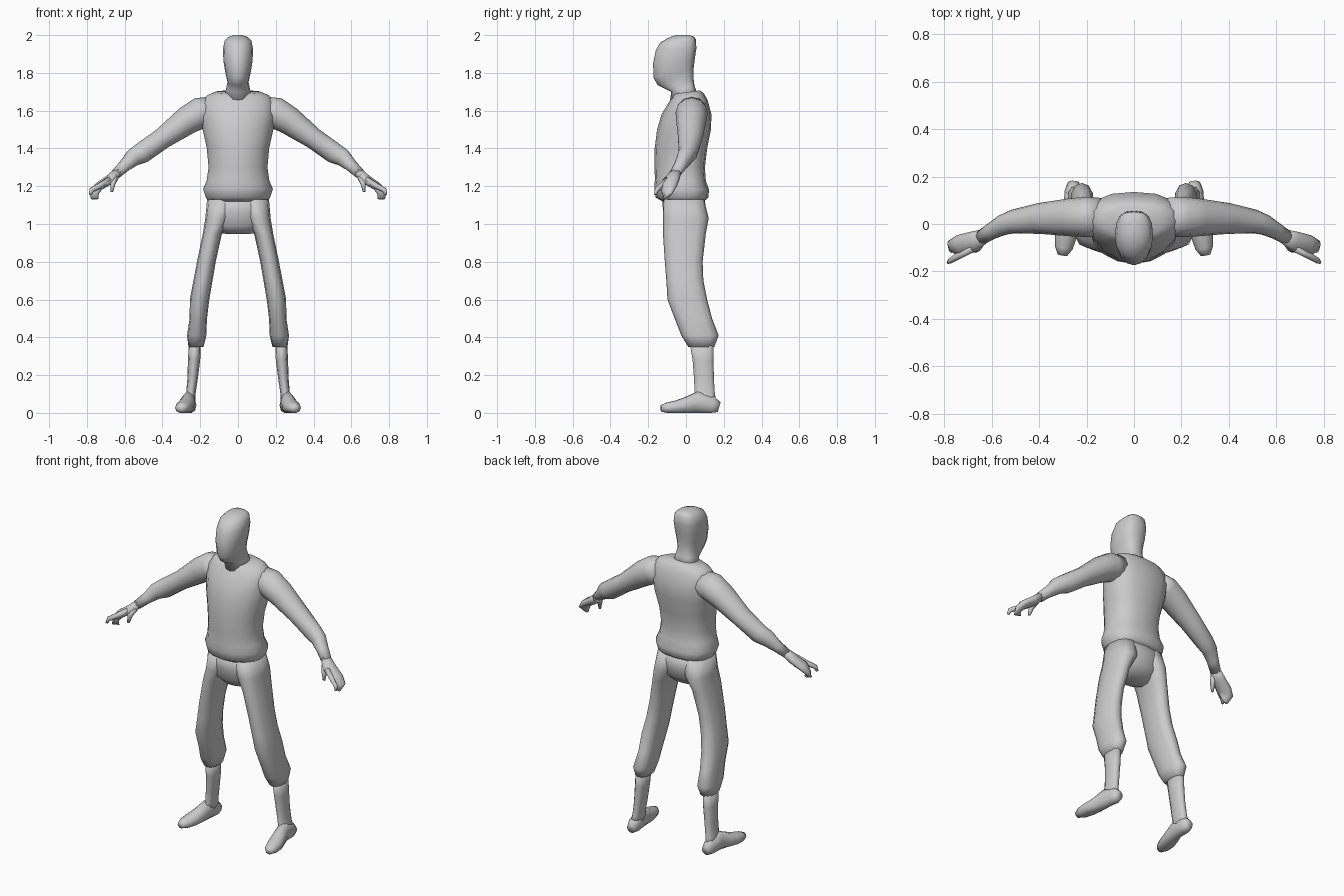
import bpy, bmesh, math
from mathutils import Vector


def skin(name, rings, mirror=False):
    """Bridge closed rings of points into a capped smooth mesh."""
    bm = bmesh.new()
    vs = [[bm.verts.new(p) for p in r] for r in rings]
    n = len(rings[0])
    for a, b in zip(vs, vs[1:]):
        for i in range(n):
            j = (i + 1) % n
            bm.faces.new((a[i], a[j], b[j], b[i]))
    for r in (vs[0], vs[-1]):
        c = bm.verts.new(sum((v.co for v in r), Vector()) / n)
        for i in range(n):
            bm.faces.new((r[i], r[(i + 1) % n], c))
    bmesh.ops.recalc_face_normals(bm, faces=bm.faces)
    for f in bm.faces:
        f.smooth = True
    me = bpy.data.meshes.new(name)
    bm.to_mesh(me)
    bm.free()
    ob = bpy.data.objects.new(name, me)
    bpy.context.collection.objects.link(ob)
    if mirror:
        ob.modifiers.new("Mirror", 'MIRROR').use_mirror_merge = False
    return ob


def stack(name, sections, n=16, front=2.0, back=2.4, mirror=False):
    """Sections: z at front, z at back, x min, x max, y front, y back."""
    rings = []
    for zf, zb, x0, x1, yf, yb in sections:
        ring = []
        for i in range(n):
            t = 2 * math.pi * i / n
            c, s = math.cos(t), math.sin(t)
            e = 2 / (front if s < 0 else back)
            c = math.copysign(abs(c) ** e, c)
            s = math.copysign(abs(s) ** e, s)
            k = (s + 1) / 2
            ring.append(Vector(((x0 + x1) / 2 + c * (x1 - x0) / 2,
                                yf + (yb - yf) * k, zf + (zb - zf) * k)))
        rings.append(ring)
    return skin(name, rings, mirror)


def tube(name, path, n=10, floor=False):
    """Path: x, y, z, horizontal radius, upward radius; mirrored in x."""
    pts = [Vector(p[:3]) for p in path]
    rings = []
    for i, p in enumerate(path):
        d = (pts[min(i + 1, len(pts) - 1)] - pts[max(i - 1, 0)]).normalized()
        u = d.cross(Vector((0, 0, 1))).normalized()
        v = u.cross(d)
        ring = [pts[i] + u * p[3] * math.cos(2 * math.pi * k / n)
                + v * p[4] * math.sin(2 * math.pi * k / n) for k in range(n)]
        if floor:
            for q in ring:
                q.z = max(q.z, 0.0)
        rings.append(ring)
    return skin(name, rings, True)


# Shirt with flared hem
shirt = [(1.12, 1.12, .158, -.125, .095), (1.14, 1.14, .17, -.16, .118),
         (1.19, 1.18, .185, -.168, .122), (1.23, 1.23, .166, -.165, .105),
         (1.30, 1.30, .156, -.166, .10), (1.40, 1.40, .165, -.166, .112),
         (1.50, 1.50, .187, -.153, .132), (1.58, 1.58, .197, -.13, .135),
         (1.63, 1.655, .192, -.10, .115), (1.67, 1.69, .165, -.075, .095),
         (1.69, 1.707, .12, -.06, .075)]
stack("shirt", [(a, b, -w, w, f, k) for a, b, w, f, k in shirt], back=2.6)

# Neck and head
head = [(1.65, 1.68, .075, -.085, .065), (1.70, 1.73, .063, -.078, .045),
        (1.735, 1.77, .056, -.15, .04), (1.775, 1.82, .066, -.172, .04),
        (1.85, 1.87, .077, -.174, .046), (1.92, 1.93, .08, -.16, .055),
        (1.96, 1.98, .071, -.137, .052), (1.985, 1.993, .052, -.095, .04),
        (2.0, 2.0, .022, -.055, .015)]
stack("head", [(a, b, -w, w, f, k) for a, b, w, f, k in head], back=2.8)

# Trouser seat
stack("trouser_seat", [(.947, .955, -.09, .09, -.07, .05),
                       (.99, 1.0, -.145, .145, -.11, .09),
                       (1.06, 1.06, -.162, .162, -.122, .105),
                       (1.14, 1.14, -.16, .16, -.125, .10)])

# Trouser legs, with ragged cuffs around the calves
legs = [(1.13, .01, .164, -.118, .095), (1.03, .04, .173, -.122, .12),
        (.95, .085, .186, -.122, .105), (.80, .118, .217, -.112, .088),
        (.70, .135, .236, -.104, .092), (.60, .152, .255, -.098, .112),
        (.50, .164, .256, -.06, .138), (.41, .168, .27, -.025, .173),
        (.35, .182, .262, .012, .15)]
stack("trouser_leg", [(z, z, a, b, f, k) for z, a, b, f, k in legs],
      n=12, front=2.3, mirror=True)

# Bare shins
shins = [(.38, .197, .26, .015, .15), (.28, .2, .265, .032, .148),
         (.18, .213, .268, .04, .15), (.10, .225, .275, .043, .155),
         (.05, .226, .288, .03, .165)]
stack("shin", [(z, z, a, b, f, k) for z, a, b, f, k in shins],
      n=10, mirror=True)

# Shoes
tube("foot", [(.255, .175, .03, .024, .028), (.256, .14, .04, .036, .05),
              (.262, .06, .055, .036, .06), (.275, 0, .038, .043, .046),
              (.287, -.05, .03, .046, .037), (.296, -.1, .026, .038, .03),
              (.302, -.132, .024, .02, .018)], floor=True)

# Arms
tube("arm", [(.14, .03, 1.60, .08, .075), (.20, .03, 1.588, .085, .083),
             (.27, .028, 1.548, .08, .075), (.40, .023, 1.453, .065, .056),
             (.51, .01, 1.375, .05, .056), (.555, -.005, 1.352, .043, .048),
             (.60, -.03, 1.308, .035, .033), (.645, -.058, 1.266, .031, .027)],
     n=12)

# Hands: palm with curled fingers, pointing finger, thumb
tube("palm_and_fingers", [(.63, -.05, 1.28, .03, .026),
                          (.68, -.075, 1.235, .044, .026),
                          (.735, -.092, 1.20, .046, .024),
                          (.762, -.1, 1.165, .036, .018),
                          (.758, -.11, 1.133, .022, .01)], n=8)
tube("index_finger", [(.68, -.10, 1.235, .018, .018),
                      (.735, -.132, 1.20, .015, .016),
                      (.775, -.155, 1.18, .012, .014),
                      (.783, -.162, 1.155, .007, .008)], n=6)
tube("thumb", [(.648, -.08, 1.25, .018, .02), (.662, -.105, 1.215, .015, .015),
               (.668, -.115, 1.17, .007, .008)], n=6)
